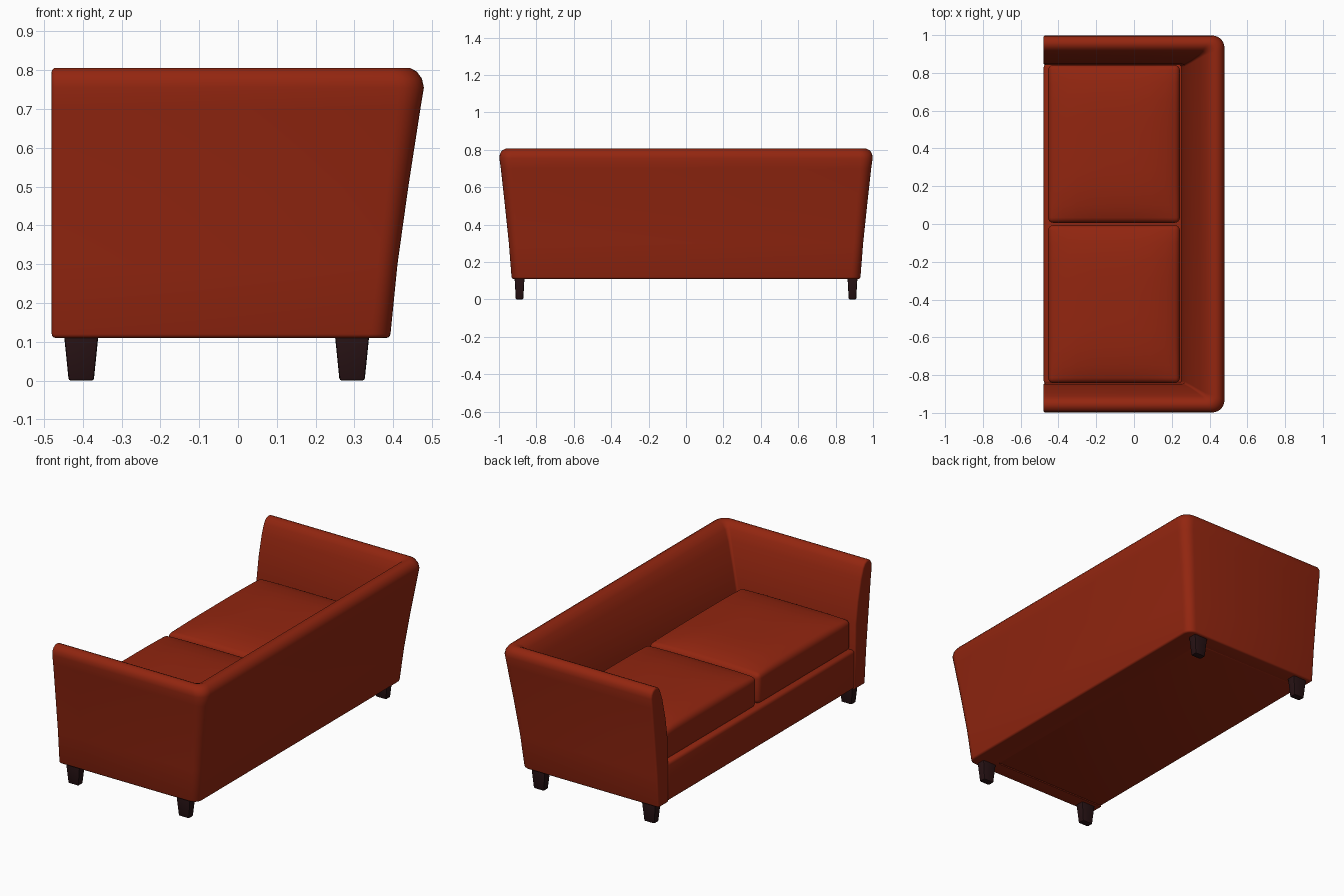
import bpy, bmesh, math
from mathutils import Vector

if "Cube" in bpy.data.objects:
    bpy.data.objects.remove(bpy.data.objects["Cube"])


def material(name, rgb):
    m = bpy.data.materials.new(name)
    m.diffuse_color = (*rgb, 1)
    m.use_nodes = True
    m.node_tree.nodes["Principled BSDF"].inputs["Base Color"].default_value = m.diffuse_color
    return m


RED = material("red leather", (0.29, 0.019, 0.005))
DARK = material("dark wood", (0.020, 0.006, 0.007))


def finish(bm, name, mat, width=0.0, angle=50, segments=3):
    """Round the hard edges, then turn the bmesh into a smooth-shaded object."""
    bmesh.ops.recalc_face_normals(bm, faces=bm.faces)
    if width:
        hard = [e for e in bm.edges if len(e.link_faces) == 2
                and e.calc_face_angle(0) > math.radians(angle)]
        bmesh.ops.bevel(bm, geom=hard, offset=width, segments=segments,
                        profile=0.5, affect='EDGES', clamp_overlap=True)
    me = bpy.data.meshes.new(name)
    bm.to_mesh(me)
    bm.free()
    me.materials.append(mat)
    ob = bpy.data.objects.new(name, me)
    bpy.context.collection.objects.link(ob)
    bpy.ops.object.select_all(action='DESELECT')
    ob.select_set(True)
    bpy.context.view_layer.objects.active = ob
    bpy.ops.object.shade_smooth_by_angle(angle=math.radians(35))
    return ob


def box(lo, hi):
    bm = bmesh.new()
    bmesh.ops.create_cube(bm, size=1)
    lo, hi = Vector(lo), Vector(hi)
    for v in bm.verts:
        v.co = Vector([(lo[i] + hi[i]) / 2 + v.co[i] * (hi[i] - lo[i]) for i in range(3)])
    return bm


# Arms and back: one flared profile swept round a U with rounded corners.
# Each row: height, back x, arm y, corner radius
profile = [
    (0.11, 0.392, 0.932, 0.05), (0.30, 0.411, 0.947, 0.05),
    (0.50, 0.439, 0.968, 0.055), (0.70, 0.470, 0.990, 0.06),
    (0.755, 0.479, 0.998, 0.065), (0.778, 0.474, 0.995, 0.065),
    (0.796, 0.461, 0.984, 0.06), (0.806, 0.443, 0.965, 0.05),
    (0.806, 0.425, 0.948, 0.04), (0.797, 0.402, 0.930, 0.03),
    (0.775, 0.380, 0.914, 0.02), (0.72, 0.350, 0.893, 0.015),
    (0.60, 0.305, 0.864, 0.012), (0.48, 0.270, 0.846, 0.012),
    (0.33, 0.250, 0.842, 0.012), (0.11, 0.250, 0.842, 0.012),
]
ARC = 6


def u_path(z, bx, ay, r):
    half = [(-0.48, ay)]
    for i in range(ARC + 1):
        a = math.pi / 2 * (1 - i / ARC)
        half.append((bx - r + r * math.cos(a), ay - r + r * math.sin(a)))
    return [(x, y, z) for x, y in half] + [(x, -y, z) for x, y in reversed(half)]


bm = bmesh.new()
rows = [[bm.verts.new(p) for p in u_path(*row)] for row in profile]
n = len(rows)
for i in range(n):
    a, b = rows[i], rows[(i + 1) % n]
    for j in range(len(a) - 1):
        bm.faces.new((a[j], a[j + 1], b[j + 1], b[j]))
for end in (0, -1):
    bm.faces.new([r[end] for r in rows])
# round only the front ends and the bottom rim
bmesh.ops.recalc_face_normals(bm, faces=bm.faces)
rim = [e for e in bm.edges if all(v.co.x < -0.479 for v in e.verts)
       or all(v in rows[0] for v in e.verts)]
rim = [e for e in rim if e.calc_face_angle(0) > math.radians(50)]
bmesh.ops.bevel(bm, geom=rim, offset=0.010, segments=3, profile=0.5,
                affect='EDGES', clamp_overlap=True)
finish(bm, "arms_and_back", RED)

# Seat base with front rail
finish(box((-0.478, -0.848, 0.112), (0.30, 0.848, 0.335)), "seat_base", RED, 0.018)

# Two crowned seat cushions
for side, label in ((1, "left"), (-1, "right")):
    y0, y1 = sorted((side * 0.006, side * 0.842))
    bm = box((-0.455, y0, 0.33), (0.243, y1, 0.505))
    bmesh.ops.subdivide_edges(bm, edges=[e for e in bm.edges
                              if abs(e.verts[0].co.z - e.verts[1].co.z) < 1e-4],
                              cuts=8, use_grid_fill=True)
    for v in bm.verts:
        if v.co.z > 0.5:
            u = (v.co.x + 0.106) / 0.349
            w = (v.co.y - side * 0.424) / 0.418
            v.co.z += 0.038 * (1 - u ** 4) * (1 - w ** 4)
    finish(bm, label + "_seat_cushion", RED, 0.028, segments=4)

# Four tapered legs
for cx, end in ((-0.404, "front"), (0.294, "back")):
    for side, label in ((1, "left"), (-1, "right")):
        bm = box((-0.045, -0.027, 0), (0.045, 0.027, 0.125))
        for v in bm.verts:
            if v.co.z < 0.01:
                v.co.x *= 0.72
                v.co.y *= 0.74
            v.co.x += cx
            v.co.y += side * 0.89
        finish(bm, end + "_" + label + "_leg", DARK, 0.006, segments=2)
